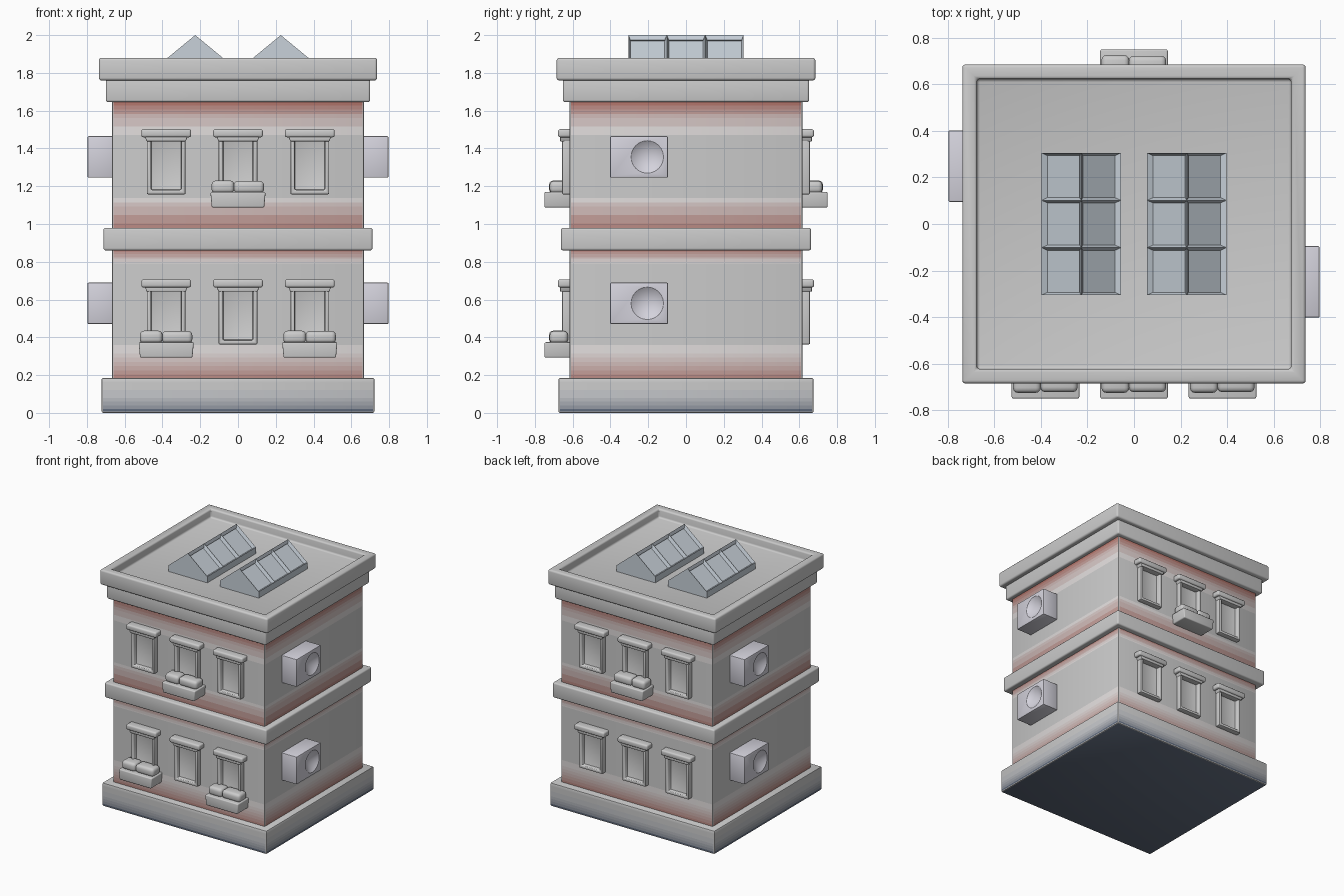
import bpy, bmesh
from math import pi

if "Cube" in bpy.data.objects:
    bpy.data.objects.remove(bpy.data.objects["Cube"])

GREY = (0.8, 0.8, 0.8)
STEPS = 8


def make_mat(name, rgb):
    m = bpy.data.materials.new(name)
    m.diffuse_color = (*rgb, 1)
    m.use_nodes = True
    m.node_tree.nodes["Principled BSDF"].inputs["Base Color"].default_value = m.diffuse_color
    return m


def ramp(name, tint):
    return [make_mat(f"{name}_{i}", [g + (t - g) * i / STEPS for g, t in zip(GREY, tint)])
            for i in range(STEPS + 1)]


def finish(name, bm, bevel=0.0, mats=(), segments=3):
    bmesh.ops.recalc_face_normals(bm, faces=bm.faces)
    if bevel:
        edges = [e for e in bm.edges if len(e.link_faces) == 2 and e.calc_face_angle() > 0.4]
        bmesh.ops.bevel(bm, geom=edges, offset=bevel, segments=segments, profile=0.5,
                        affect='EDGES', clamp_overlap=True)
    me = bpy.data.meshes.new(name)
    bm.to_mesh(me)
    bm.free()
    for m in mats:
        me.materials.append(m)
    ob = bpy.data.objects.new(name, me)
    bpy.context.collection.objects.link(ob)
    return ob


def box_bm(x, y, z, taper=1.0):
    bm = bmesh.new()
    bmesh.ops.create_cube(bm, size=1)
    for v in bm.verts:
        k = taper if v.co.z < 0 else 1
        v.co = ((x[0] + x[1]) / 2 + v.co.x * k * abs(x[1] - x[0]),
                (y[0] + y[1]) / 2 + v.co.y * abs(y[1] - y[0]),
                (z[0] + z[1]) / 2 + v.co.z * (z[1] - z[0]))
    return bm


def box(name, x, y, z, bevel=0.012, mats=(), taper=1.0, segments=3):
    return finish(name, box_bm(x, y, z, taper), bevel, mats, segments)


def block(hx, hy, z):
    return box_bm((-hx, hx), (-hy, hy), z)


def tint_rows(bm, cuts, amount):
    """Slice into rows and give each row a step of the colour ramp."""
    for z in cuts:
        bmesh.ops.bisect_plane(bm, geom=bm.verts[:] + bm.edges[:] + bm.faces[:],
                               plane_co=(0, 0, z), plane_no=(0, 0, 1))
    for f in bm.faces:
        t = amount(f.calc_center_median().z)
        f.material_index = round(STEPS * max(0, min(1, t)))


# Walls, fading to brick red next to the bands
fades = [(0.18, 0.18), (0.98, 0.18), (0.86, -0.07), (1.65, -0.18)]


def wall_tint(z):
    if 0.86 < z < 0.98:
        return 0
    return max([1 - (z - a) / d for a, d in fades if (z - a) / d >= 0] and
               [1 - (z - a) / d for a, d in fades if 0 <= (z - a) / d <= 1] or [0])


bm = block(0.667, 0.617, (0.1, 1.75))
tint_rows(bm, [a + d * i / STEPS for a, d in fades for i in range(STEPS + 1)], wall_tint)
finish("walls", bm, 0.008, ramp("brick", (0.45, 0.18, 0.15)), 2)

# Plinth, darkening towards the ground
bm = block(0.722, 0.675, (0, 0.185))
tint_rows(bm, [0.16 * i / STEPS for i in range(1, STEPS + 1)], lambda z: 1 - z / 0.16)
finish("plinth", bm, 0.008, ramp("plinth", (0.12, 0.15, 0.21)), 2)

# Floor band and cornice
finish("floor_band", block(0.712, 0.662, (0.86, 0.98)), 0.012)
finish("lower_cornice", block(0.70, 0.652, (1.645, 1.77)), 0.012)

# Parapet with sunken roof
bm = block(0.737, 0.685, (1.76, 1.88))
bm.faces.ensure_lookup_table()
top = [max(bm.faces, key=lambda f: f.calc_center_median().z)]
bmesh.ops.inset_region(bm, faces=top, thickness=0.088)
rim = bmesh.ops.extrude_face_region(bm, geom=top)
bmesh.ops.delete(bm, geom=top, context='FACES_ONLY')
bmesh.ops.translate(bm, vec=(0, 0, -0.07),
                    verts=[g for g in rim["geom"] if isinstance(g, bmesh.types.BMVert)])
finish("parapet_roof", bm, 0.014)

# Gabled skylights with three sunken panes per slope
glass = make_mat("skylight", (0.58, 0.64, 0.7))
for side, cx in (("left", -0.2265), ("right", 0.2265)):
    bm = bmesh.new()
    profile = [(-0.17, 1.79), (-0.17, 1.86), (0, 2.0), (0.17, 1.86), (0.17, 1.79)]
    rows = [[bm.verts.new((cx + px, -0.305 + 0.61 * j / 3, pz)) for px, pz in profile]
            for j in range(4)]
    panes = []
    for a, b in zip(rows, rows[1:]):
        for i in range(5):
            k = (i + 1) % 5
            f = bm.faces.new((a[i], a[k], b[k], b[i]))
            if i in (1, 2):
                panes.append(f)
    bm.faces.new(rows[0])
    bm.faces.new(rows[-1])
    bmesh.ops.recalc_face_normals(bm, faces=bm.faces)
    bmesh.ops.inset_individual(bm, faces=panes, thickness=0.016, depth=-0.025)
    finish("skylight_" + side, bm, 0, [glass])


# Windows: frame with sunken pane, and a lintel
def window(tag, cx, z, s):
    bm = box_bm((cx - 0.103, cx + 0.103), (s * 0.60, s * 0.657), (z, z + 0.325))
    bm.faces.ensure_lookup_table()
    front = max(bm.faces, key=lambda f: s * f.calc_center_median().y)
    bmesh.ops.inset_region(bm, faces=[front], thickness=0.033)
    inner = bmesh.ops.extrude_face_region(bm, geom=[front])
    bmesh.ops.delete(bm, geom=[front], context='FACES_ONLY')
    bmesh.ops.translate(bm, vec=(0, -s * 0.036, 0),
                        verts=[g for g in inner["geom"] if isinstance(g, bmesh.types.BMVert)])
    finish("window_frame_" + tag, bm, 0.008, segments=2)
    box("window_lintel_" + tag, (cx - 0.132, cx + 0.132), (s * 0.60, s * 0.678),
        (z + 0.302, z + 0.345), 0.012)
    box("lintel_neck_" + tag, (cx - 0.115, cx + 0.115), (s * 0.60, s * 0.667),
        (z + 0.28, z + 0.31), 0.004, taper=0.9)


# Planter with two leafy clumps
def planter(tag, cx, z, s):
    box("planter_" + tag, (cx - 0.146, cx + 0.146), (s * 0.61, s * 0.75),
        (z - 0.075, z + 0.007), 0.008, taper=0.95)
    box("plant_left_" + tag, (cx - 0.14, cx - 0.02), (s * 0.625, s * 0.725),
        (z, z + 0.068), 0.022)
    box("plant_right_" + tag, (cx - 0.022, cx + 0.138), (s * 0.625, s * 0.722),
        (z, z + 0.066), 0.022)


for s, face in ((-1, "front"), (1, "back")):
    for z, floor in ((0.362, "lower"), (1.157, "upper")):
        for cx, col in ((-0.38, "left"), (0, "middle"), (0.38, "right")):
            tag = f"{face}_{floor}_{col}"
            window(tag, cx, z, s)
            if (floor == "upper") == (col == "middle") and (face, floor) != ("back", "lower"):
                planter(tag, cx, z + 0.005, s)

# Air conditioners with a conical fan recess, turned half round for the left wall
metal = make_mat("air_conditioner", (0.66, 0.65, 0.72))
for s, side in ((1, "right"), (-1, "left")):
    for z, floor in ((0.47, "lower"), (1.245, "upper")):
        unit = box(f"air_conditioner_{side}_{floor}", (s * 0.655, s * 0.797),
                   (s * -0.402, s * -0.095), (z, z + 0.22), 0.007, [metal], segments=2)
        bpy.ops.mesh.primitive_cone_add(vertices=24, radius1=0.09, depth=0.065,
                                        location=(s * 0.7675, s * -0.205, z + 0.11),
                                        rotation=(0, -s * pi / 2, 0))
        cutter = bpy.context.object
        cutter.hide_render = True
        mod = unit.modifiers.new("fan", 'BOOLEAN')
        mod.object = cutter
        mod.operation = 'DIFFERENCE'
        mod.solver = 'EXACT'
        bpy.context.view_layer.objects.active = unit
        bpy.ops.object.modifier_apply(modifier=mod.name)
        bpy.data.objects.remove(cutter)

# Smooth the rounded edges, keep the sharp ones
bpy.ops.object.select_all(action='SELECT')
bpy.context.view_layer.objects.active = bpy.data.objects["walls"]
bpy.ops.object.shade_smooth_by_angle(angle=0.6)
